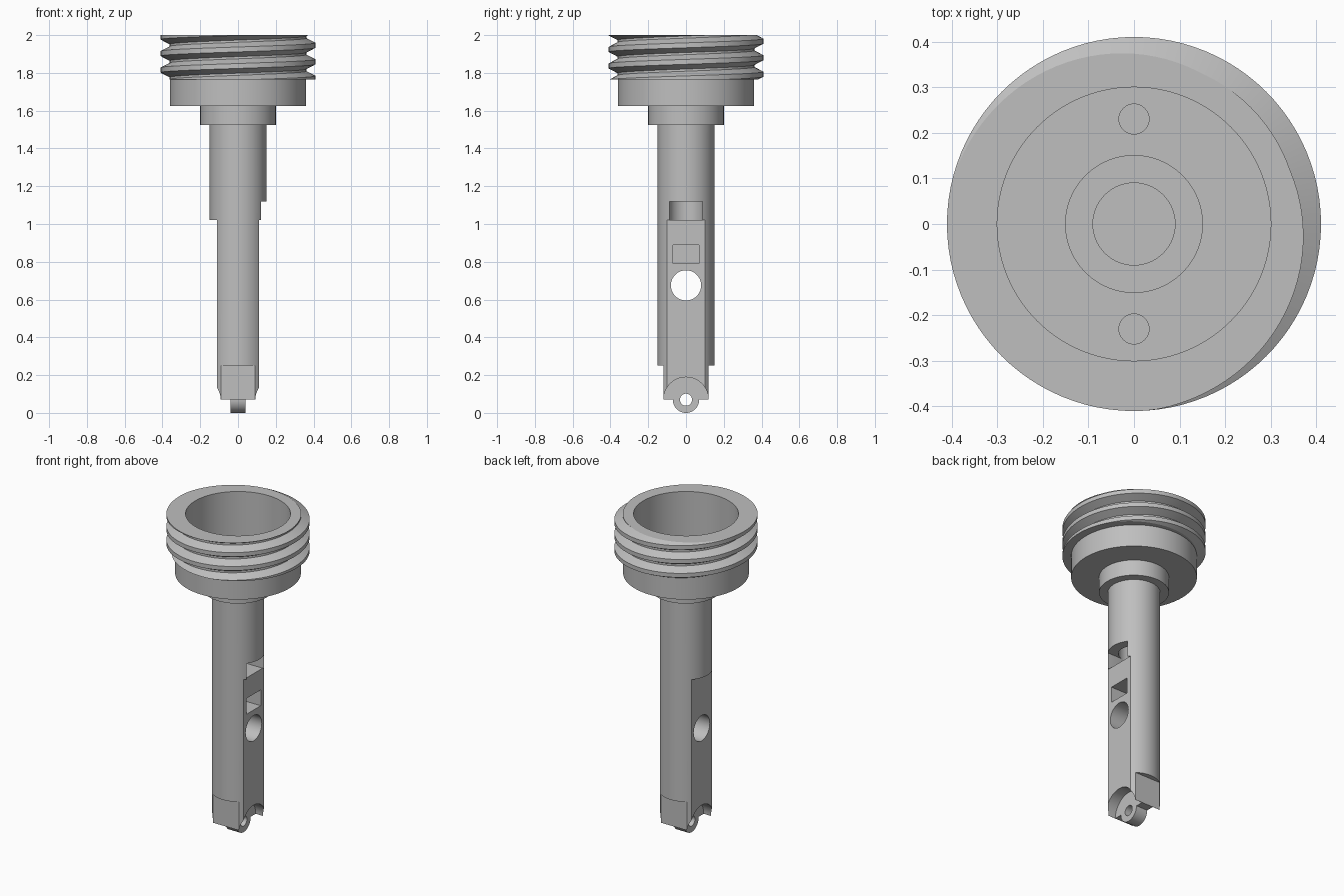
import bpy, bmesh, math
from mathutils import Vector

cube = bpy.data.objects.get("Cube")
if cube:
    bpy.data.objects.remove(cube, do_unlink=True)

steel = bpy.data.materials.new("light grey metal")
steel.use_nodes = True
GREY = (0.52, 0.52, 0.52, 1)
steel.diffuse_color = GREY
steel.node_tree.nodes["Principled BSDF"].inputs["Base Color"].default_value = GREY

SEG = 96


def make(name, bm):
    bmesh.ops.remove_doubles(bm, verts=bm.verts, dist=1e-5)
    bmesh.ops.recalc_face_normals(bm, faces=bm.faces)
    mesh = bpy.data.meshes.new(name)
    bm.to_mesh(mesh)
    bm.free()
    mesh.materials.append(steel)
    ob = bpy.data.objects.new(name, mesh)
    bpy.context.collection.objects.link(ob)
    return ob


def revolve(name, column):
    """Sweep a closed (radius, height) outline, given per angle, around z."""
    bm = bmesh.new()
    cols = []
    for i in range(SEG + 1):
        a = 2 * math.pi * i / SEG
        cols.append([bm.verts.new((r * math.cos(a), r * math.sin(a), z)) for r, z in column(a)])
    n = len(cols[0])
    for c, d in zip(cols, cols[1:]):
        for k in range(n):
            m = (k + 1) % n
            bm.faces.new((c[k], d[k], d[m], c[m]))
    bmesh.ops.dissolve_degenerate(bm, dist=1e-6, edges=bm.edges)
    return make(name, bm)


def box(x0, x1, y0, y1, z0, z1):
    bm = bmesh.new()
    bmesh.ops.create_cube(bm, size=1)
    for v in bm.verts:
        v.co = Vector((x0 if v.co.x < 0 else x1, y0 if v.co.y < 0 else y1, z0 if v.co.z < 0 else z1))
    return make("cutter", bm)


def rod(radius, start, end, sides=64):
    """Cylinder between two points."""
    start, end = Vector(start), Vector(end)
    bm = bmesh.new()
    bmesh.ops.create_cone(bm, cap_ends=True, segments=sides, radius1=radius, radius2=radius,
                          depth=(end - start).length)
    turn = Vector((0, 0, 1)).rotation_difference(end - start).to_matrix()
    for v in bm.verts:
        v.co = turn @ v.co + (start + end) / 2
    return make("cutter", bm)


def combine(ob, tools, operation="DIFFERENCE"):
    bpy.context.view_layer.objects.active = ob
    for tool in tools:
        mod = ob.modifiers.new("shape", 'BOOLEAN')
        mod.operation, mod.solver, mod.object = operation, 'EXACT', tool
        bpy.ops.object.modifier_apply(modifier=mod.name)
        bpy.data.objects.remove(tool, do_unlink=True)


# Threaded rim: helical outline trimmed flat at both ends
LOW, HIGH, PITCH = 1.765, 2.0, 0.0875
ROOT, CREST = 0.362, 0.41
TOOTH = [(-0.038, ROOT), (-0.013, CREST), (0.013, CREST), (0.038, ROOT)]


def thread_column(angle):
    base = 1.946 + PITCH * angle / (2 * math.pi)
    pts = [(r, base + PITCH * t + dz) for t in range(-5, 4) for dz, r in TOOTH]

    def radius_at(z):
        for (r0, z0), (r1, z1) in zip(pts, pts[1:]):
            if z0 <= z <= z1:
                return r0 + (r1 - r0) * (z - z0) / (z1 - z0)

    trimmed = []
    for r, z in pts:
        edge = min(max(z, LOW), HIGH)
        trimmed.append((r if edge == z else radius_at(edge), edge))
    return trimmed + [(0.3, HIGH), (0.3, LOW)]


rim = revolve("threaded_rim", thread_column)

# Cup base: stepped collar, counterbored floor and two blind screw holes
base_outline = [(0.09, 1.525), (0.2, 1.525), (0.2, 1.625), (0.36, 1.625), (0.36, LOW),
                (0.3, LOW), (0.3, 1.7), (0.15, 1.7), (0.15, 1.65), (0.09, 1.65)]
base = revolve("cup_base", lambda a: base_outline)
combine(base, [rod(0.033, (0, s * 0.23, 1.65), (0, s * 0.23, 1.75), 32) for s in (1, -1)])

# Shaft with hinge lug at its foot
shaft = rod(0.15, (0, 0, 0.07), (0, 0, 1.525), SEG)
shaft.name = shaft.data.name = "shaft"
cuts = [rod(0.09, (0, 0, 1.02), (0, 0, 1.6), SEG),            # bore
        box(0.005, 0.3, -0.088, 0.088, 1.02, 1.12),           # outlet window
        box(0, 0.3, -0.07, 0.07, 0.79, 0.89),                 # square pocket
        rod(0.08, (-0.3, 0, 0.675), (0.3, 0, 0.675))]         # cross hole
for s in (1, -1):
    xs, ys = sorted((s * 0.11, s * 0.3)), sorted((s * 0.12, s * 0.3))
    cuts.append(box(*xs, -0.3, 0.3, -0.1, 1.02))              # side flats
    cuts.append(box(-0.3, 0.3, *ys, -0.1, 0.25))              # foot flats
    cuts.append(rod(0.119, (s * 0.04, 0, 0.07), (s * 0.3, 0, 0.07)))  # lug clearance
combine(shaft, cuts)
combine(shaft, [rod(0.07, (-0.04, 0, 0.07), (0.04, 0, 0.07))], "UNION")
combine(shaft, [rod(0.032, (-0.2, 0, 0.07), (0.2, 0, 0.07), 32)])

# Smooth round walls, crisp edges
bpy.ops.object.select_all(action='DESELECT')
for ob in (rim, base, shaft):
    ob.select_set(True)
bpy.context.view_layer.objects.active = shaft
bpy.ops.object.shade_smooth_by_angle(angle=math.radians(25))
